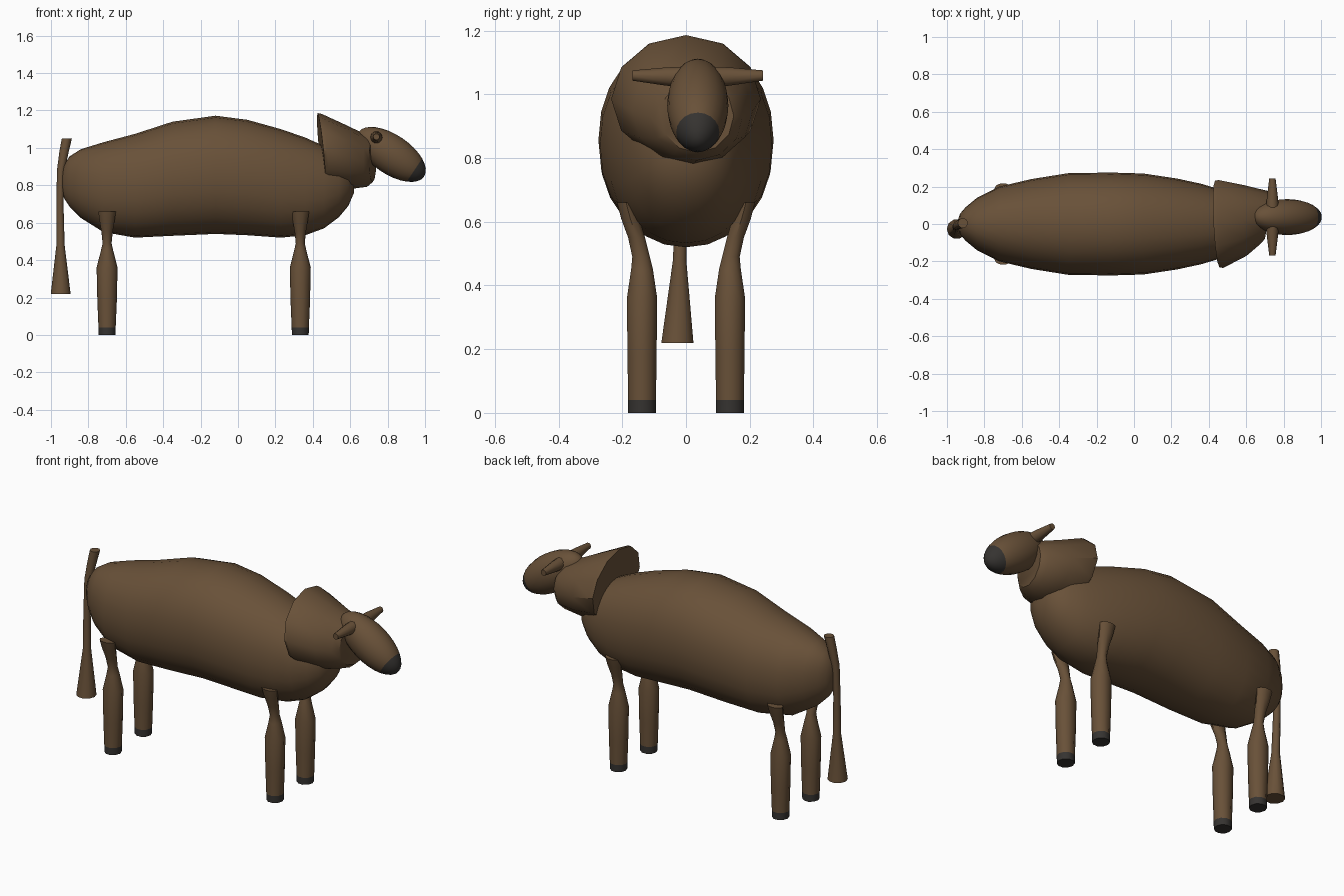
import bpy, bmesh, math
from mathutils import Vector, Matrix

if "Cube" in bpy.data.objects:
    bpy.data.objects.remove(bpy.data.objects["Cube"])


def material(name, rgb):
    m = bpy.data.materials.new(name)
    m.diffuse_color = (*rgb, 1)
    m.use_nodes = True
    m.node_tree.nodes["Principled BSDF"].inputs["Base Color"].default_value = m.diffuse_color
    return m


BROWN = material("brown hide", (0.14, 0.082, 0.040))
DARK = material("dark horn", (0.036, 0.033, 0.030))


def finish(name, bm, angle=40, dark_rule=None):
    bmesh.ops.recalc_face_normals(bm, faces=bm.faces[:])
    if dark_rule:
        for f in bm.faces:
            f.material_index = int(dark_rule(f.calc_center_median()))
    me = bpy.data.meshes.new(name)
    bm.to_mesh(me)
    bm.free()
    ob = bpy.data.objects.new(name, me)
    bpy.context.collection.objects.link(ob)
    me.materials.append(BROWN)
    me.materials.append(DARK)
    bpy.ops.object.select_all(action='DESELECT')
    ob.select_set(True)
    bpy.context.view_layer.objects.active = ob
    bpy.ops.object.shade_smooth_by_angle(angle=math.radians(angle))
    return ob


def loft(name, rings, sides, angle=40, power=1.0, dark_rule=None):
    """rings: (centre, radius vector u, radius vector v); ends are capped."""
    bm = bmesh.new()
    loops = []
    for c, u, v in rings:
        c, u, v = Vector(c), Vector(u), Vector(v)
        loop = []
        for i in range(sides):
            a = 2 * math.pi * i / sides
            ca, sa = math.cos(a), math.sin(a)
            ca = math.copysign(abs(ca) ** power, ca)
            sa = math.copysign(abs(sa) ** power, sa)
            loop.append(bm.verts.new(c + u * ca + v * sa))
        loops.append(loop)
    for a, b in zip(loops, loops[1:]):
        for i in range(sides):
            j = (i + 1) % sides
            bm.faces.new((a[i], a[j], b[j], b[i]))
    bm.faces.new(loops[0])
    bm.faces.new(loops[-1])
    return finish(name, bm, angle, dark_rule)


# barrel body: x, top z, bottom z, half width
profile = [(-0.942, 0.85, 0.79, 0.02), (-0.93, 0.91, 0.73, 0.055),
           (-0.90, 0.955, 0.685, 0.09), (-0.84, 0.993, 0.625, 0.14),
           (-0.72, 1.03, 0.55, 0.20), (-0.55, 1.075, 0.52, 0.24),
           (-0.35, 1.14, 0.53, 0.272), (-0.12, 1.172, 0.54, 0.275),
           (0.05, 1.15, 0.533, 0.27), (0.23, 1.10, 0.52, 0.243),
           (0.36, 1.055, 0.533, 0.215), (0.46, 1.01, 0.57, 0.185),
           (0.54, 0.97, 0.63, 0.15), (0.59, 0.92, 0.69, 0.11),
           (0.62, 0.86, 0.76, 0.05)]
loft("body", [((x, 0, (t + b) / 2), (0, w, 0), (0, 0, (t - b) / 2))
              for x, t, b, w in profile], 24, 60, 0.93)

# flared neck: x, y, z, half width, half height, backward lean
neck = [(0.445, 0.0, 0.988, 0.232, 0.198, -0.02),
        (0.465, 0.0, 0.985, 0.235, 0.197, -0.018),
        (0.59, 0.02, 0.95, 0.19, 0.17, -0.008),
        (0.69, 0.033, 0.93, 0.145, 0.138, 0),
        (0.72, 0.035, 0.932, 0.115, 0.115, 0)]
loft("neck", [((x, y, z), (0.02, w, 0) if x > 0.6 else (-0.012, w, 0), (l, 0, h))
              for x, y, z, w, h, l in neck], 12, 35)

# tilted egg-shaped head with a dark muzzle
tilt = math.radians(34)
forward = Vector((math.cos(tilt), 0, -math.sin(tilt)))
centre = Vector((0.819, 0.037, 0.965))
bm = bmesh.new()
bmesh.ops.create_uvsphere(bm, u_segments=20, v_segments=16, radius=1)
bmesh.ops.transform(bm, verts=bm.verts, matrix=Matrix.Translation(centre)
                    @ Matrix.Rotation(tilt, 4, 'Y') @ Matrix.Diagonal((0.212, 0.096, 0.105, 1))
                    @ Matrix.Rotation(math.pi / 2, 4, 'Y'))
finish("head", bm, 60, lambda p: (p - centre).dot(forward) > 0.147)

# short side horns
for side, label in ((1, "left"), (-1, "right")):
    loft("horn_" + label, [((0.74, 0.037 + side * d, 1.053 + d * 0.03), (r, 0, 0), (0, 0, r))
                           for d, r in ((0.05, 0.034), (0.10, 0.03), (0.205, 0.017))], 10, 45)

# four legs: z, sideways shift, x radius, y radius
leg = [(0.66, 0.05, 0.047, 0.03), (0.61, 0.037, 0.040, 0.03),
       (0.55, 0.017, 0.030, 0.028), (0.49, 0.003, 0.024, 0.029),
       (0.45, 0, 0.033, 0.036), (0.36, 0, 0.056, 0.050),
       (0.18, 0, 0.052, 0.048), (0.04, 0, 0.046, 0.046), (0, 0, 0.045, 0.046)]
for x, end in ((-0.70, "back"), (0.333, "front")):
    for side, label in ((1, "left"), (-1, "right")):
        loft(f"{end}_leg_{label}",
             [((x, side * (0.138 + s), z), (rx, 0, 0), (0, ry, 0)) for z, s, rx, ry in leg],
             10, 40, 1.0, lambda p: p.z < 0.04)

# hanging tail with flared tuft: x, y, z, radius
tail = [(-0.915, 0.005, 1.05, 0.027), (-0.93, 0.0, 0.98, 0.025),
        (-0.947, -0.01, 0.88, 0.021), (-0.952, -0.015, 0.70, 0.019),
        (-0.949, -0.02, 0.48, 0.022), (-0.948, -0.027, 0.22, 0.053)]
loft("tail", [((x, y, z), (r, 0, 0), (0, r, 0)) for x, y, z, r in tail], 10, 40)
